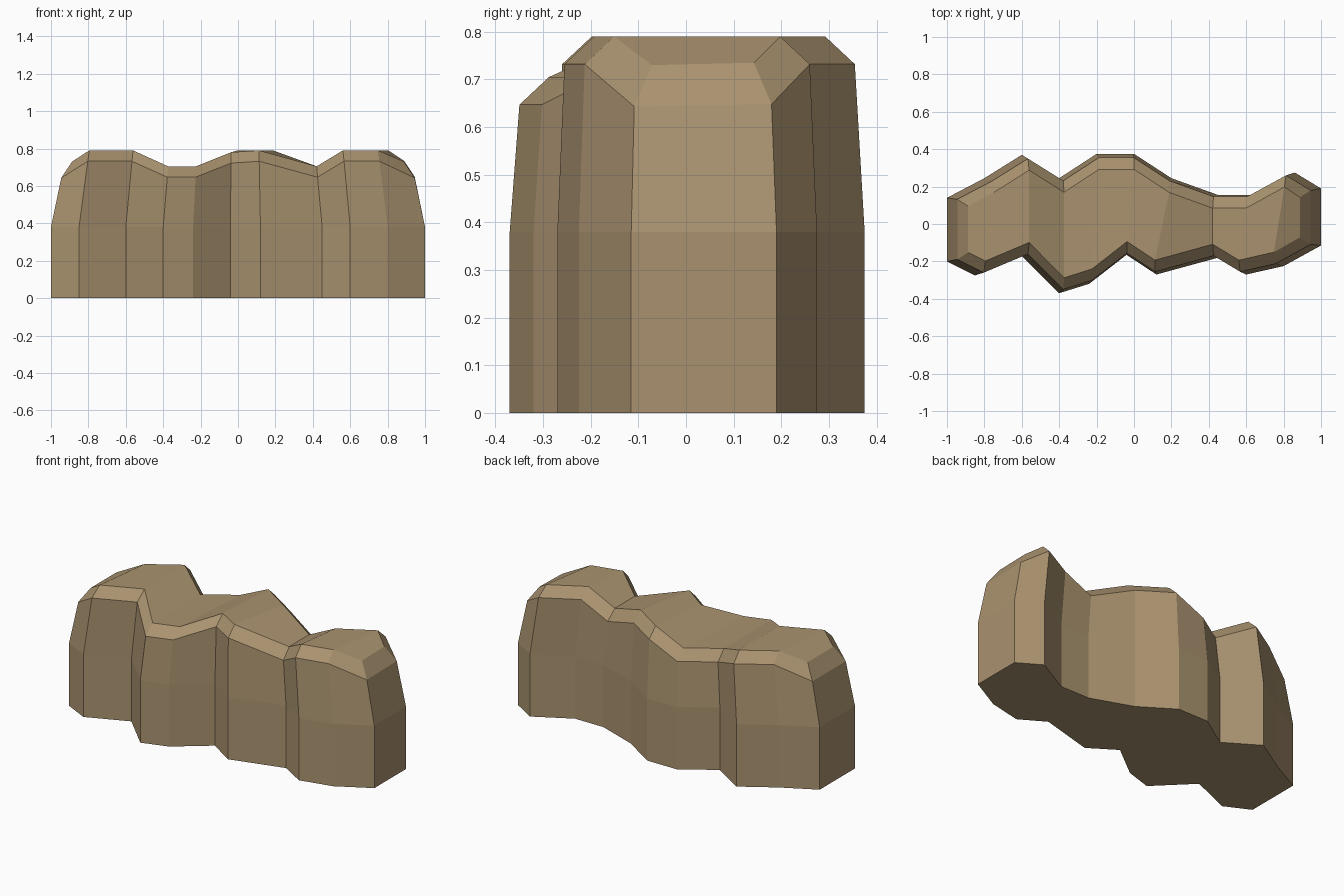
import bpy, bmesh

if "Cube" in bpy.data.objects:
    bpy.data.objects.remove(bpy.data.objects["Cube"])

# Paired stations along the rock: front (x, y), back (x, y), front top z, back top z
stations = [
    (-1.00, -0.20, -1.00, 0.14, 0.73, 0.73),
    (-0.85, -0.275, -0.80, 0.245, 0.79, 0.79),
    (-0.60, -0.17, -0.60, 0.37, 0.79, 0.79),
    (-0.40, -0.37, -0.40, 0.245, 0.705, 0.705),
    (-0.24, -0.32, -0.20, 0.375, 0.705, 0.705),
    (-0.04, -0.165, 0.00, 0.375, 0.78, 0.79),
    (0.12, -0.27, 0.20, 0.245, 0.79, 0.79),
    (0.45, -0.18, 0.45, 0.155, 0.705, 0.705),
    (0.60, -0.27, 0.64, 0.155, 0.79, 0.79),
    (0.80, -0.225, 0.86, 0.275, 0.79, 0.79),
    (1.00, -0.115, 1.00, 0.19, 0.73, 0.735),
]
n = len(stations)
TAPER = 0.945


def section(x, y, top):
    """Four points up the wall: base, mid, shoulder, top rim."""
    end = abs(x) > 0.99
    side = 1 if y > 0 else -1
    sx, sy = x * TAPER, y * TAPER
    tx = x * (0.887 if end else 0.935)
    ty = sy - side * (0.037 if end else 0.062)
    return [(x, y, 0), (x, y, 0.38), (sx, sy, top - (0.087 if end else 0.058)), (tx, ty, top)]


bm = bmesh.new()
front = [[bm.verts.new(p) for p in section(s[0], s[1], s[4])] for s in stations]
back = [[bm.verts.new(p) for p in section(s[2], s[3], s[5])] for s in stations]

# Walls, shoulder bevel
ring = front + back[::-1]
for i, a in enumerate(ring):
    b = ring[(i + 1) % len(ring)]
    for k in range(3):
        bm.faces.new((a[k], b[k], b[k + 1], a[k + 1]))

# Top strips and flat underside
for i in range(n - 1):
    bm.faces.new((front[i][3], front[i + 1][3], back[i + 1][3], back[i][3]))
bm.faces.new([c[0] for c in reversed(ring)])
bmesh.ops.recalc_face_normals(bm, faces=bm.faces)

mesh = bpy.data.meshes.new("rock_wall")
bm.to_mesh(mesh)
bm.free()
rock = bpy.data.objects.new("rock_wall", mesh)
bpy.context.collection.objects.link(rock)

# Tan stone
stone = bpy.data.materials.new("tan_stone")
stone.diffuse_color = (0.40, 0.29, 0.16, 1)
stone.use_nodes = True
stone.node_tree.nodes["Principled BSDF"].inputs["Base Color"].default_value = stone.diffuse_color
mesh.materials.append(stone)
